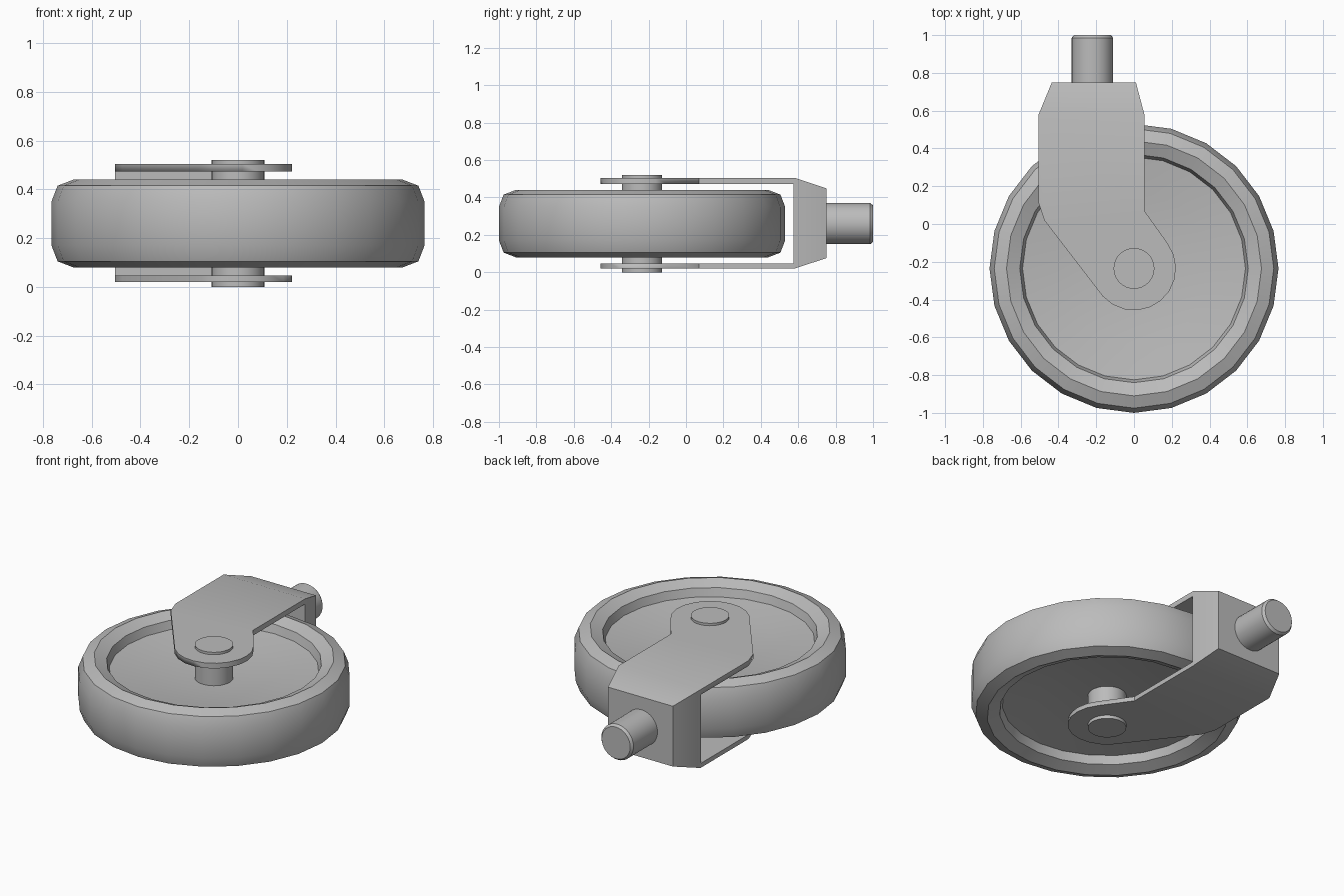
import bpy, bmesh, math
from mathutils import Vector, Matrix

cube = bpy.data.objects.get("Cube")
if cube:
    bpy.data.objects.remove(cube, do_unlink=True)

MID = 0.26                 # height of the symmetry plane
HUB = (0, -0.235)          # wheel centre
STEM_X = -0.22

grey = bpy.data.materials.new("plain grey")
grey.use_nodes = True
grey.diffuse_color = (0.5, 0.5, 0.5, 1)
grey.node_tree.nodes["Principled BSDF"].inputs["Base Color"].default_value = (0.5, 0.5, 0.5, 1)


def finish(name, bm, angle=30):
    bmesh.ops.recalc_face_normals(bm, faces=bm.faces)
    mesh = bpy.data.meshes.new(name)
    bm.to_mesh(mesh)
    bm.free()
    mesh.materials.append(grey)
    ob = bpy.data.objects.new(name, mesh)
    bpy.context.collection.objects.link(ob)
    bpy.ops.object.select_all(action='DESELECT')
    ob.select_set(True)
    bpy.context.view_layer.objects.active = ob
    bpy.ops.object.shade_smooth_by_angle(angle=math.radians(angle))
    return ob


def lathe(name, profile, steps, matrix):
    """Spin (radius, height) points round z, then place the result."""
    bm = bmesh.new()
    verts = [bm.verts.new((r, 0, h)) for r, h in profile]
    edges = [bm.edges.new(pair) for pair in zip(verts, verts[1:])]
    bmesh.ops.spin(bm, geom=verts + edges, axis=(0, 0, 1), cent=(0, 0, 0),
                   steps=steps, angle=math.tau)
    bmesh.ops.remove_doubles(bm, verts=bm.verts, dist=0.0005)
    bm.transform(matrix)
    return finish(name, bm)


# Wheel: dished web, raised rim and rounded tread, mirrored about its mid plane
half = [(0, 0.05), (0.2, 0.055), (0.4, 0.072), (0.59, 0.1), (0.605, 0.15),
        (0.675, 0.18), (0.74, 0.155), (0.765, 0.09)]
profile = half + [(r, -h) for r, h in reversed(half)]
lathe("wheel", profile, 24, Matrix.Translation((*HUB, MID)))

# Axle through the wheel and both fork arms
lathe("axle", [(0, -0.26), (0.108, -0.26), (0.108, 0.26), (0, 0.26)], 32,
      Matrix.Translation((*HUB, MID)))

# Fork: extruded arm outline with a rounded end at the axle
outline = [(-0.435, 0.75), (-0.505, 0.58), (-0.505, 0.11), (-0.475, 0.02)]
for i in range(11):
    a = math.radians(222 + i * 17.5)
    outline.append((HUB[0] + 0.222 * math.cos(a), HUB[1] + 0.222 * math.sin(a)))
outline += [(0.055, 0.07), (0.055, 0.58), (0.01, 0.75)]
bm = bmesh.new()
base = bm.faces.new([bm.verts.new((x, y, 0.02)) for x, y in outline])
grown = bmesh.ops.extrude_face_region(bm, geom=[base])["geom"]
top = [g for g in grown if isinstance(g, bmesh.types.BMVert)]
bmesh.ops.translate(bm, verts=top, vec=(0, 0, 0.485))
# Split at the shoulder so that the crown can taper
for face in [f for f in bm.faces if len(f.verts) > 4]:
    ends = [v for v in face.verts if abs(v.co.y - 0.58) < 0.001]
    bmesh.ops.connect_verts(bm, verts=ends)
for v in bm.verts:
    if v.co.y > 0.7:
        v.co.z = MID + (v.co.z - MID) * 0.77
fork = finish("fork", bm)

# Slot between the arms, where the wheel turns
bm = bmesh.new()
bmesh.ops.create_cube(bm, size=1, matrix=Matrix.Translation((0, -0.425, MID))
                      @ Matrix.Diagonal((3, 2, 0.425, 1)))
slot = finish("slot_cutter", bm)
slot.hide_render = True
cut = fork.modifiers.new("slot", 'BOOLEAN')
cut.operation = 'DIFFERENCE'
cut.solver = 'EXACT'
cut.object = slot
bpy.context.view_layer.objects.active = fork
bpy.ops.object.modifier_apply(modifier=cut.name)
bpy.data.objects.remove(slot, do_unlink=True)

# Mounting stem on the crown
lathe("stem", [(0, 0), (0.11, 0), (0.11, 0.26), (0.098, 0.275), (0, 0.275)], 32,
      Matrix.Translation((STEM_X, 0.725, MID)) @ Matrix.Rotation(-math.pi / 2, 4, 'X'))
